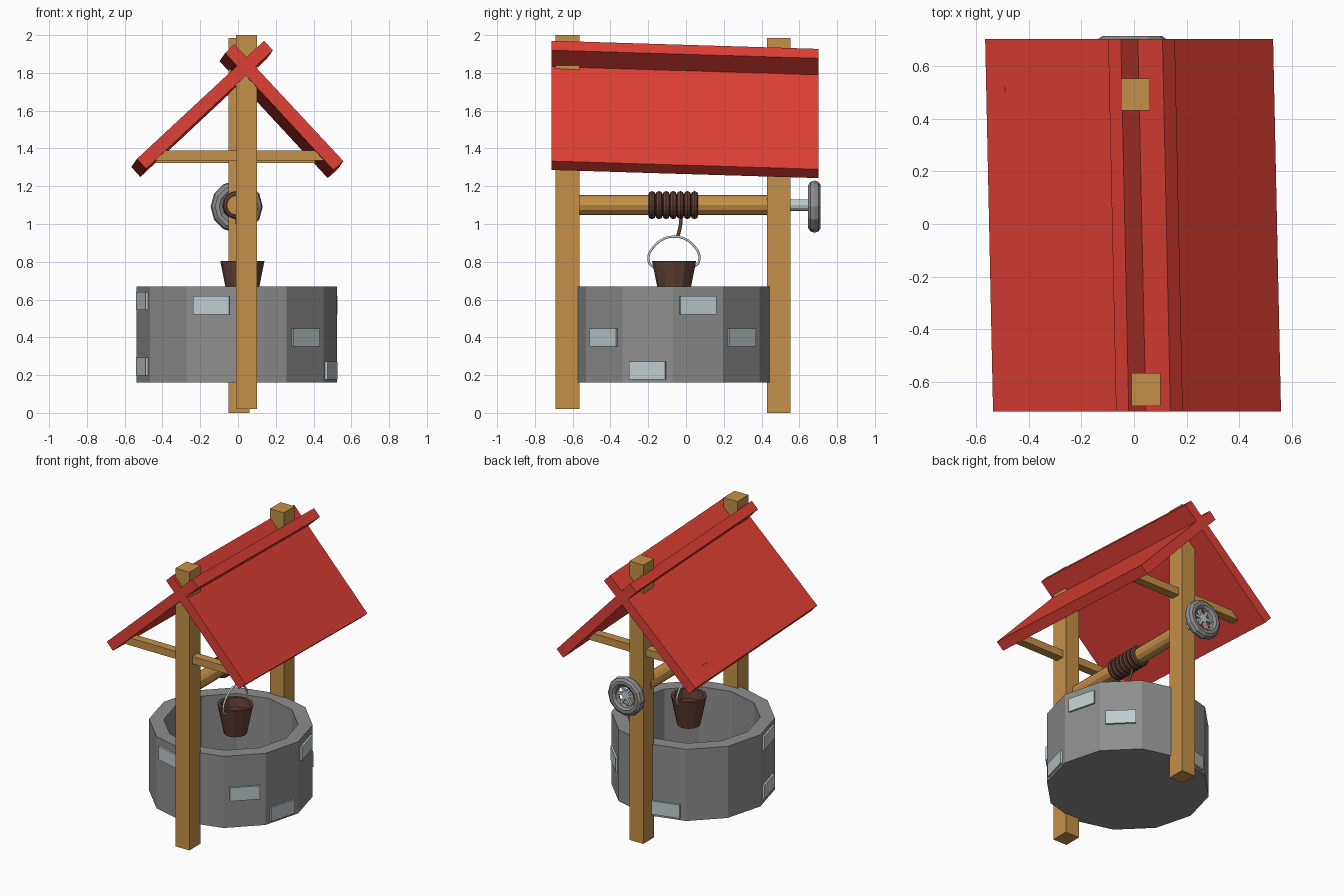
import bpy, bmesh
from math import pi, sin, cos, radians
from mathutils import Matrix, Vector

if "Cube" in bpy.data.objects:
    bpy.data.objects.remove(bpy.data.objects["Cube"])


def material(name, rgb):
    m = bpy.data.materials.new(name)
    m.diffuse_color = (*rgb, 1)
    m.use_nodes = True
    m.node_tree.nodes["Principled BSDF"].inputs["Base Color"].default_value = m.diffuse_color
    return m


WOOD = material("wood", (0.56, 0.28, 0.065))
RED = material("red_paint", (0.74, 0.05, 0.035))
BROWN = material("brown", (0.12, 0.05, 0.035))
STONE = material("stone", (0.27, 0.27, 0.27))
PALE = material("pale_grey", (0.52, 0.6, 0.62))


def finish(name, bm, mat):
    bmesh.ops.recalc_face_normals(bm, faces=bm.faces)
    me = bpy.data.meshes.new(name)
    bm.to_mesh(me)
    bm.free()
    me.materials.append(mat)
    ob = bpy.data.objects.new(name, me)
    bpy.context.collection.objects.link(ob)
    return ob


def box(name, lo, hi, mat, world=Matrix()):
    bm = bmesh.new()
    lo, hi = Vector(lo), Vector(hi)
    size = Matrix.Diagonal((*(hi - lo), 1))
    bmesh.ops.create_cube(bm, size=1, matrix=world @ Matrix.Translation((lo + hi) / 2) @ size)
    return finish(name, bm, mat)


def lathe(name, profile, sides, mat, world, closed=False):
    """Revolve (radius, z) points; open profiles get end caps."""
    bm = bmesh.new()
    rings = [[bm.verts.new(world @ Vector((r * cos(2 * pi * k / sides), r * sin(2 * pi * k / sides), z)))
              for k in range(sides)] for r, z in profile]
    pairs = list(zip(rings, rings[1:])) + ([(rings[-1], rings[0])] if closed else [])
    for a, b in pairs:
        for k in range(sides):
            n = (k + 1) % sides
            bm.faces.new((a[k], a[n], b[n], b[k]))
    if not closed:
        bm.faces.new(rings[0])
        bm.faces.new(rings[-1])
    return finish(name, bm, mat)


def torus(name, major, minor, sides, tube, mat, world):
    ring = [(major + minor * cos(2 * pi * k / tube), minor * sin(2 * pi * k / tube)) for k in range(tube)]
    return lathe(name, ring, sides, mat, world, closed=True)


def wire(name, points, radius, mat):
    cu = bpy.data.curves.new(name, 'CURVE')
    cu.dimensions = '3D'
    cu.bevel_depth = radius
    cu.bevel_resolution = 1
    cu.resolution_u = 5
    cu.use_fill_caps = True
    sp = cu.splines.new('BEZIER')
    sp.bezier_points.add(len(points) - 1)
    for bp, p in zip(sp.bezier_points, points):
        bp.co = p
        bp.handle_left_type = bp.handle_right_type = 'AUTO'
    cu.materials.append(mat)
    ob = bpy.data.objects.new(name, cu)
    bpy.context.collection.objects.link(ob)
    return ob


def along_y(y):
    """Lathe axis laid along +y on the crank line."""
    return Matrix.Translation((-0.007, y, 1.1)) @ Matrix.Rotation(-pi / 2, 4, 'X')


# Stone wall: twelve-sided open tub
centre = Matrix.Translation((-0.007, -0.07, 0))
lathe("well_wall", [(0.53, 0.16), (0.53, 0.67), (0.435, 0.67), (0.435, 0.22)], 12, STONE, centre)

# Raised bricks: (face angle, height)
for i, (a, z) in enumerate([(255, .57), (315, .4), (195, .592), (195, .245),
                            (345, .225), (15, .57), (45, .4), (105, .225)]):
    box(f"brick_{i}", (0.49, -0.099, z - 0.048), (0.525, 0.099, z + 0.048), PALE,
        centre @ Matrix.Rotation(radians(a), 4, 'Z'))

# Posts and tie beams
box("front_post", (-0.01, -0.69, 0.02), (0.10, -0.565, 2.0), WOOD)
box("back_post", (-0.05, 0.43, 0), (0.06, 0.552, 1.985), WOOD)
box("front_tie_beam", (-0.46, -0.655, 1.335), (0.485, -0.595, 1.388), WOOD)
box("back_tie_beam", (-0.49, 0.46, 1.322), (0.455, 0.52, 1.375), WOOD)

# Crossing roof boards: front section swept back along the slightly skewed ridge
for name, section in [
        ("right_roof", [(0.558, 1.333), (0.505, 1.286), (-0.068, 1.905), (-0.02, 1.953)]),
        ("left_roof", [(-0.535, 1.345), (-0.487, 1.292), (0.185, 1.92), (0.138, 1.97)])]:
    bm = bmesh.new()
    face = bm.faces.new([bm.verts.new((x, -0.712, z)) for x, z in section])
    out = bmesh.ops.extrude_face_region(bm, geom=[face])
    verts = [v for v in out["geom"] if isinstance(v, bmesh.types.BMVert)]
    bmesh.ops.translate(bm, verts=verts, vec=(-0.03, 1.414, -0.043))
    if not face.is_valid or len(bm.faces) < 6:
        bm.faces.new([v for v in bm.verts if v.co.y < 0])
    finish(name, bm, RED)

# Windlass: axle, pale shaft, wheel with hub and spokes
lathe("axle", [(0.053, -0.6), (0.053, 0.47)], 12, WOOD, along_y(0))
lathe("crank_shaft", [(0.03, 0.5), (0.03, 0.69)], 12, PALE, along_y(0))
torus("crank_wheel", 0.103, 0.035, 12, 10, STONE, along_y(0.68) @ Matrix.Translation((0, 0.008, 0)))
for k in range(6):
    box(f"spoke_{k}", (0.01, -0.009, -0.01), (0.09, 0.009, 0.01), PALE,
        along_y(0.68) @ Matrix.Rotation(k * pi / 3, 4, 'Z'))

# Rope: wound coils and hanging end
for k in range(7):
    torus(f"rope_coil_{k}", 0.055, 0.0195, 16, 8, BROWN, along_y(-0.18 + 0.0375 * k))
wire("hanging_rope", [(-0.007, -0.025, 1.05), (0.0, -0.03, 0.99), (0.02, -0.045, 0.93)], 0.01, BROWN)

# Bucket and bail handle
lathe("bucket", [(0.076, 0.60), (0.117, 0.805), (0.097, 0.805), (0.088, 0.74)], 12, BROWN,
      Matrix.Translation((0.023, -0.063, 0)))
wire("bucket_handle", [(0.023, y, z) for y, z in
                       [(-0.165, .765), (-0.197, .80), (-0.175, .875), (-0.063, .933),
                        (0.05, .875), (0.068, .80), (0.035, .77)]], 0.007, PALE)
